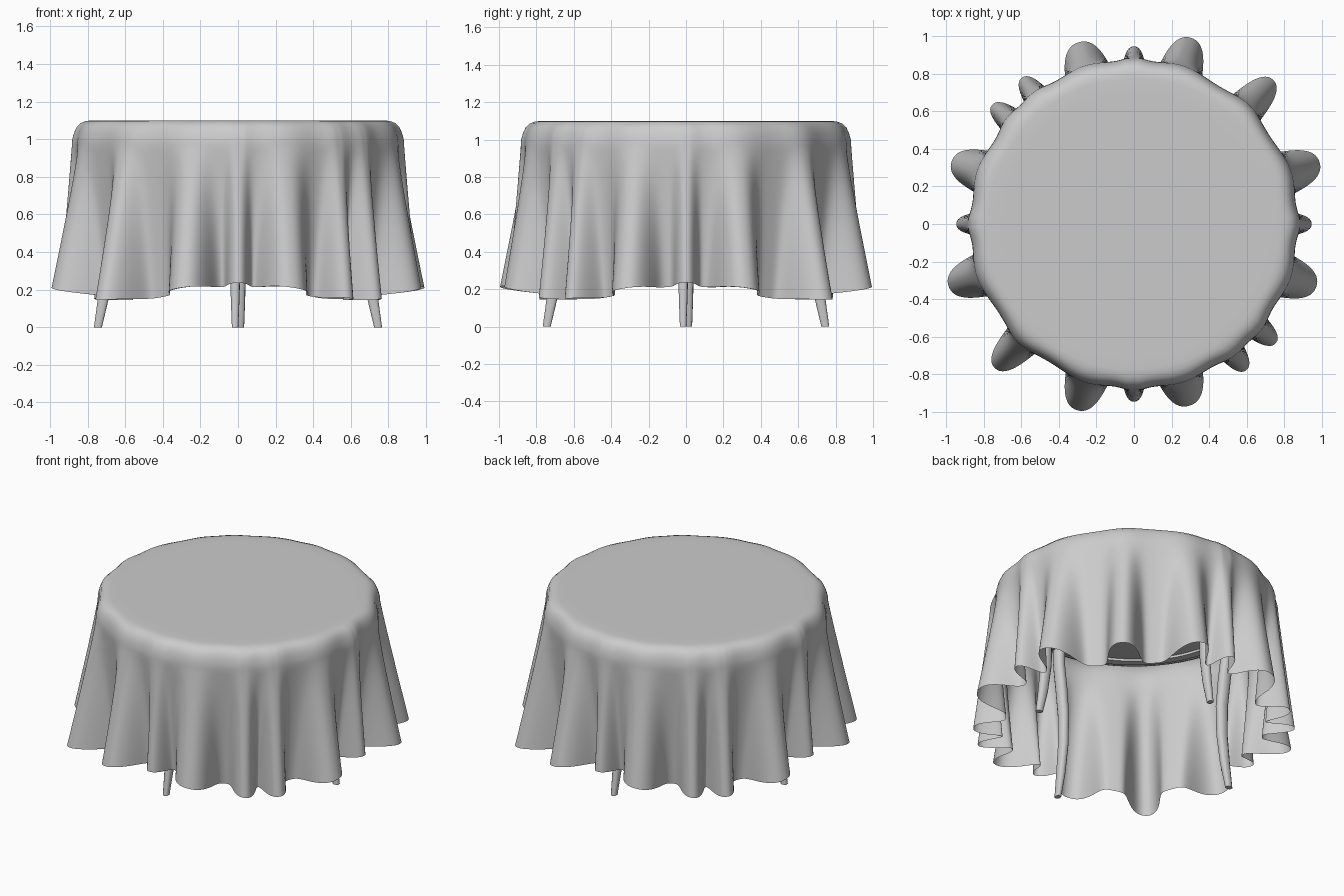
import bpy, bmesh, math

if "Cube" in bpy.data.objects:
    bpy.data.objects.remove(bpy.data.objects["Cube"])

# Cloth folds for half the circle (repeated by a half turn): angle, peak radius, width in degrees
FOLDS = [(0, 0.945, 3.4), (18.5, 1.04, 6.2), (46, 1.065, 5.2), (73, 1.035, 6.2), (90, 0.945, 3.4),
         (107, 1.01, 6.6), (127.5, 0.98, 3.9), (140, 0.985, 3.9), (161, 1.025, 6.2)]
FOLDS += [(a + 180, r, w) for a, r, w in FOLDS]
VALLEY_R, EDGE_Z = 0.79, 0.97


def smooth(obj, angle=50):
    bpy.ops.object.select_all(action='DESELECT')
    bpy.context.view_layer.objects.active = obj
    obj.select_set(True)
    bpy.ops.object.shade_smooth_by_angle(angle=math.radians(angle))


def loft(name, rings, cap_start=True, cap_end=True, angle=50):
    """Skin a list of equally sized closed rings of points."""
    bm = bmesh.new()
    rows = [[bm.verts.new(p) for p in ring] for ring in rings]
    n = len(rows[0])
    for a, b in zip(rows, rows[1:]):
        for i in range(n):
            j = (i + 1) % n
            bm.faces.new((a[i], a[j], b[j], b[i]))
    if cap_start:
        bm.faces.new(rows[0])
    if cap_end:
        bm.faces.new(rows[-1])
    bmesh.ops.recalc_face_normals(bm, faces=bm.faces)
    mesh = bpy.data.meshes.new(name)
    bm.to_mesh(mesh)
    bm.free()
    obj = bpy.data.objects.new(name, mesh)
    bpy.context.collection.objects.link(obj)
    smooth(obj, angle)
    return obj


def circle(r, z, n):
    return [(r * math.cos(2 * math.pi * i / n), r * math.sin(2 * math.pi * i / n), z) for i in range(n)]


def offset(deg, a):
    return (deg - a + 180) % 360 - 180


def edge_radius(deg):
    """Radius of the cloth just below the table edge, slightly wavy where folds begin."""
    return 0.855 + 0.028 * min(1, sum(math.exp(-(offset(deg, a) / (1.6 * w)) ** 2) for a, _, w in FOLDS))


def edge_point(deg, r, z):
    """Point on the rounded shoulder; the waviness fades in toward the edge."""
    blend = min(1, max(0, (r - 0.77) / 0.107))
    r *= 1 + (edge_radius(deg) / 0.88 - 1) * blend
    th = math.radians(deg)
    return (r * math.cos(th), r * math.sin(th), z)


def cloth_point(deg, t):
    """Point on the hanging skirt, t = 0 at the table edge and 1 at the hem."""
    grow = t ** 1.05
    e = edge_radius(deg)
    r = e - (e - VALLEY_R) * grow
    shift = lift = 0
    for a, peak, w in FOLDS:
        d = offset(deg, a)
        g = math.exp(-abs(d / w) ** 2.3)
        r += (peak - VALLEY_R) * g * grow
        shift += 0.55 * d * g * grow          # swells the head of each fold
        lift += 0.02 * g
    th = math.radians(deg + shift)
    hem = 0.18 + 0.036 * math.cos(4 * th) + lift * abs(math.cos(2 * th))
    return (r * math.cos(th), r * math.sin(th), EDGE_Z + (hem - EDGE_Z) * t)


# Tablecloth: flat top, rounded edge, folded skirt
N, ROWS = 720, 24
top = [(0.775, 1.1), (0.805, 1.097), (0.832, 1.087),
       (0.855, 1.066), (0.869, 1.034), (0.878, 1.0)]
rings = [circle(0.3, 1.1, N), circle(0.7, 1.1, N)]
rings += [[edge_point(360 * i / N, r, z) for i in range(N)] for r, z in top]
rings += [[cloth_point(360 * i / N, k / ROWS) for i in range(N)] for k in range(ROWS + 1)]
loft("tablecloth", rings, cap_end=False, angle=80)

# Table top and the shallow ring beneath it
loft("table_top", [circle(r, z, 96) for r, z in
                   [(0.79, 1.045), (0.81, 1.055), (0.81, 1.07), (0.79, 1.085)]])
loft("under_ring", [circle(r, z, 96) for r, z in
                    [(0.70, 1.05), (0.70, 1.03), (0.75, 1.03), (0.75, 1.05)]],
     cap_start=False, cap_end=False)

# Four curved tapering legs: height, distance from centre, half thickness
LEG = [(0, 0.745, 0.021), (0.16, 0.715, 0.029), (0.35, 0.692, 0.033), (0.55, 0.69, 0.035),
       (0.75, 0.71, 0.037), (0.92, 0.732, 0.037), (1.05, 0.735, 0.037)]
for k, name in enumerate(["right_leg", "back_leg", "left_leg", "front_leg"]):
    a = math.radians(90 * k - 1.2)
    c, s = math.cos(a), math.sin(a)
    rings = []
    for z, r, h in LEG:
        b, v0 = h * 0.55, 0.8
        section = [(h, -b), (h, b), (b, h), (-b, h), (-h, b), (-h, -b), (-b, -h), (b, -h)]
        rings.append([((r + u) * c - v0 * v * s, (r + u) * s + v0 * v * c, z) for u, v in section])
    loft(name, rings, angle=60)
